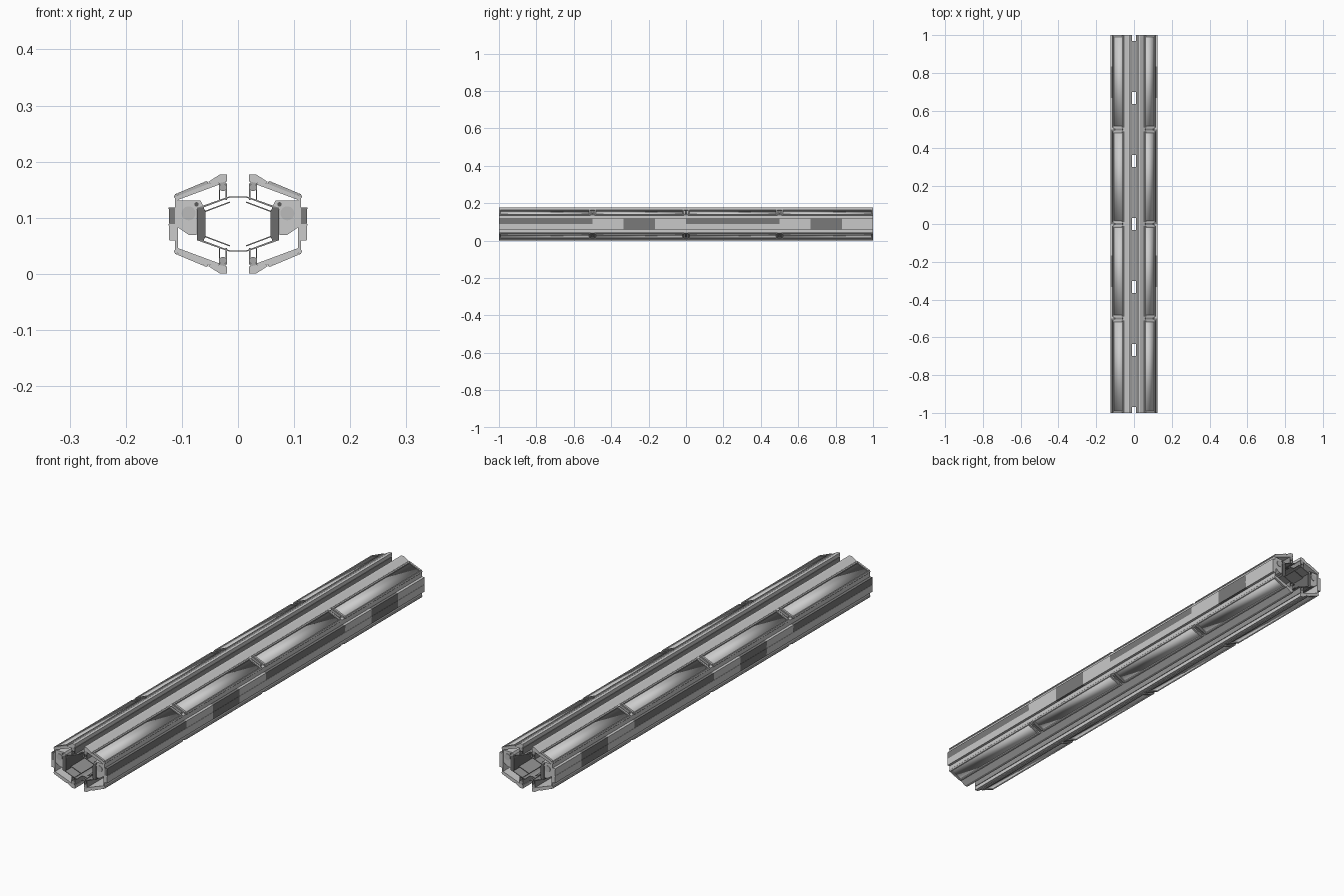
import bpy, bmesh, math
from mathutils import Vector

if "Cube" in bpy.data.objects:
    bpy.data.objects.remove(bpy.data.objects["Cube"])

MID = 0.089  # height of the long axis; profiles are given relative to it


def grey(v):
    name = "grey_%d" % round(v * 100)
    m = bpy.data.materials.get(name) or bpy.data.materials.new(name)
    m.diffuse_color = (v, v, v, 1)
    m.use_nodes = True
    m.node_tree.nodes["Principled BSDF"].inputs["Base Color"].default_value = m.diffuse_color
    return m


def finish(bm, name, mirror_z=True, mirror_x=True, smooth=0, shade=None):
    bmesh.ops.recalc_face_normals(bm, faces=bm.faces)
    me = bpy.data.meshes.new(name)
    bm.to_mesh(me)
    bm.free()
    ob = bpy.data.objects.new(name, me)
    bpy.context.collection.objects.link(ob)
    ob.location.z = MID
    if shade is not None:
        me.materials.append(grey(shade))
    if smooth:
        bpy.context.view_layer.objects.active = ob
        bpy.ops.object.select_all(action='DESELECT')
        ob.select_set(True)
        bpy.ops.object.shade_smooth_by_angle(angle=math.radians(smooth))
    if mirror_x or mirror_z:
        m = ob.modifiers.new("mirror", 'MIRROR')
        m.use_axis = (mirror_x, False, mirror_z)
        m.use_mirror_merge = False
    return ob


def add_prism(bm, pts, y0, y1):
    """Extrude an x/z profile along y, return the new faces."""
    a = [bm.verts.new((x, y0, z)) for x, z in pts]
    b = [bm.verts.new((x, y1, z)) for x, z in pts]
    n = len(pts)
    faces = [bm.faces.new(a), bm.faces.new(b[::-1])]
    for i in range(n):
        j = (i + 1) % n
        faces.append(bm.faces.new((a[j], a[i], b[i], b[j])))
    bmesh.ops.recalc_face_normals(bm, faces=faces)
    return faces


def prism(name, pts, spans=((-1, 1),), **kw):
    bm = bmesh.new()
    for y0, y1 in spans:
        add_prism(bm, pts, y0, y1)
    return finish(bm, name, **kw)


def circle(cx, cz, r, n=16):
    return [(cx + r * math.cos(2 * math.pi * i / n), cz + r * math.sin(2 * math.pi * i / n))
            for i in range(n)]


# Outer shell: thin side wall with sloped upper and lower flanges
prism("outer_shell", [(0.107, -0.043), (0.034, -0.070), (0.036, -0.075), (0.052, -0.072),
                      (0.112, -0.048), (0.112, 0.048), (0.052, 0.072), (0.036, 0.075),
                      (0.034, 0.070), (0.107, 0.043)], mirror_z=False)

# Rail caps flanking the centre slot, lighter underneath
cap = [(0.020, 0.076), (0.046, 0.070), (0.053, 0.075), (0.032, 0.0885), (0.020, 0.0885)]
prism("upper_rail_cap", cap, mirror_z=False)
prism("lower_rail_cap", [(x, -z) for x, z in cap], mirror_z=False)

# Sloped panels: four per face, each a raised frame around a softly shaded plate
slope = Vector((0.062, 0, -0.026)).normalized()
normal = Vector((0.026, 0, 0.062)).normalized()
start = Vector((0.053, 0, 0.0725))


def on_slope(u, h, side=1):
    p = start + slope * u + normal * h
    return (p.x, p.z * side)


ends = [(-1 + 0.5 * i + (0.010 if i else 0), -0.5 + 0.5 * i - (0.010 if i < 3 else 0))
        for i in range(4)]
for side, word in ((1, "upper"), (-1, "lower")):
    bm = bmesh.new()
    for lo, hi in ends:
        for profile in ([(0, -0.002), (0, 0.003), (0.002, 0.005), (0.007, 0.005), (0.009, -0.002)],
                        [(0.057, -0.002), (0.059, 0.005), (0.062, 0.005), (0.066, 0.001),
                         (0.065, -0.002)]):
            add_prism(bm, [on_slope(u, h, side) for u, h in profile], lo, hi)
        bar = [on_slope(u, h, side) for u, h in ((0.008, -0.002), (0.008, 0.005),
                                                 (0.058, 0.005), (0.058, -0.002))]
        add_prism(bm, bar, lo, lo + 0.008)
        add_prism(bm, bar, hi - 0.008, hi)
    finish(bm, word + "_panel_frame", mirror_z=False, shade=0.45 if side > 0 else 0.8)

    plate = [on_slope(u, h, side) for u, h in ((0.009, -0.002), (0.009, 0.002),
                                               (0.057, 0.002), (0.057, -0.002))]
    prism(word + "_panel_plate", plate, [(lo + 0.009, hi - 0.009) for lo, hi in ends],
          mirror_z=False, smooth=180, shade=0.7 if side > 0 else 1.0)

# Joint clips between neighbouring sloped panels
clip = [on_slope(0.006, -0.002), on_slope(0.006, 0.003), on_slope(0.05, 0.003),
        on_slope(0.056, -0.002)]
prism("panel_joint_clip", clip, [(y - 0.006, y + 0.006) for y in (-0.5, 0, 0.5)], shade=0.25)

# Two rows of side armour tiles in three tones: d dark, m middle, l light
rows = {(-0.029, 0.0): "mlmldm", (0.0, 0.029): "dddmdl"}
for tone, word, value in (("d", "dark", 0.2), ("m", "middle", 0.55), ("l", "light", None)):
    bm = bmesh.new()
    for (z0, z1), pattern in rows.items():
        for i in range(12):
            if pattern[i % 6] == tone:
                add_prism(bm, [(0.111, z0), (0.1225, z0), (0.1235, z1), (0.111, z1)],
                          -1 + i / 6, -1 + (i + 1) / 6)
    finish(bm, word + "_armour_tile", mirror_z=False, shade=value)

# Service duct with a main pipe and a thin cable showing at the ends
prism("service_duct", [(0.107, 0.042), (0.067, 0.042), (0.062, 0.032), (0.074, 0.026),
                       (0.074, -0.020), (0.087, -0.020), (0.107, -0.006)],
      [(-0.998, 0.998)], mirror_z=False)
prism("main_pipe", circle(0.088, 0.019, 0.0125, 24), mirror_z=False, smooth=40, shade=0.5)
prism("thin_cable", circle(0.074, 0.035, 0.004, 10), mirror_z=False, smooth=40, shade=0.1)

# Inner tunnel: side walls and sloped plates
prism("tunnel_wall", [(0.058, -0.022), (0.058, 0.022), (0.061, 0.029), (0.073, 0.029),
                      (0.073, -0.029), (0.061, -0.029)], mirror_z=False, shade=0.15)
prism("tunnel_slope_plate", [(0.010, 0.047), (0.010, 0.049), (0.016, 0.049), (0.073, 0.029),
                             (0.071, 0.026), (0.015, 0.047)], shade=0.3)
segments = [(-0.968 + i / 3, -0.968 + i / 3 + 0.27) for i in range(6)]
prism("tunnel_inner_liner", [(0.014, 0.038), (0.015, 0.040), (0.060, 0.023), (0.059, 0.021)],
      segments, shade=0.3)

# Flat roof and floor plates with gaps between segments
prism("tunnel_flat_plate", [(-0.010, 0.047), (0.010, 0.047), (0.010, 0.049), (-0.010, 0.049)],
      segments, mirror_x=False, shade=0.35)

# Conduits under the rail caps and the channels holding them
prism("rail_conduit", circle(0.027, 0.065, 0.0065, 14), smooth=40, shade=0.4)
for name, x in (("inner_channel_web", 0.020), ("outer_channel_web", 0.032)):
    prism(name, [(x, 0.043), (x + 0.002, 0.043), (x + 0.002, 0.072), (x, 0.072)], shade=0.3)
prism("rail_cap_web", [(0.022, 0.070), (0.034, 0.070), (0.034, 0.078), (0.022, 0.078)], shade=0.4)
